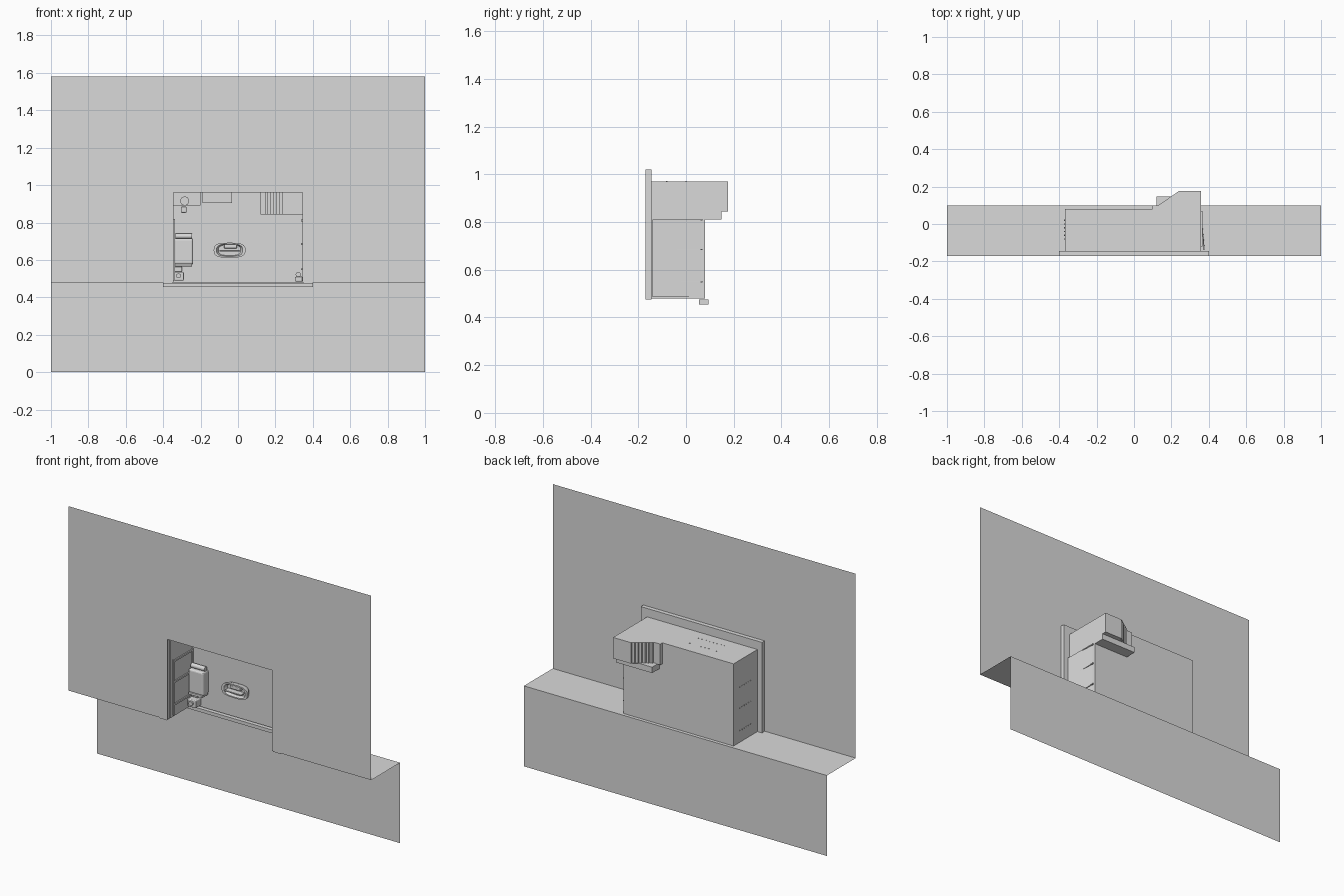
import bpy, bmesh, math
from mathutils import Matrix, Vector

old = bpy.data.objects.get("Cube")
if old:
    bpy.data.objects.remove(old, do_unlink=True)

grey = bpy.data.materials.new("plain grey")
grey.use_nodes = True
colour = (0.7, 0.7, 0.7, 1)
grey.diffuse_color = colour
grey.node_tree.nodes["Principled BSDF"].inputs["Base Color"].default_value = colour


def finish(name, bm):
    mesh = bpy.data.meshes.new(name)
    bm.to_mesh(mesh)
    bm.free()
    mesh.materials.append(grey)
    obj = bpy.data.objects.new(name, mesh)
    bpy.context.collection.objects.link(obj)
    return obj


def box(name, x, y, z, bevel=0, segments=3):
    """Block given by its (min, max) on each axis."""
    bm = bmesh.new()
    bmesh.ops.create_cube(bm, size=1)
    for v in bm.verts:
        v.co = Vector([(a + b) / 2 + c * (b - a) for (a, b), c in zip((x, y, z), v.co)])
    if bevel:
        bmesh.ops.bevel(bm, geom=bm.edges[:], offset=bevel, segments=segments,
                        affect='EDGES', profile=0.5)
    return finish(name, bm)


def sheet(name, outline):
    """One flat face."""
    bm = bmesh.new()
    bm.faces.new([bm.verts.new(p) for p in outline])
    return finish(name, bm)


def rod(name, centre, radius, length, axis, sides=16):
    bm = bmesh.new()
    turn = {'X': Matrix.Rotation(math.pi / 2, 4, 'Y'),
            'Y': Matrix.Rotation(math.pi / 2, 4, 'X'), 'Z': Matrix()}[axis]
    bmesh.ops.create_cone(bm, cap_ends=True, segments=sides, radius1=radius,
                          radius2=radius, depth=length,
                          matrix=Matrix.Translation(centre) @ turn)
    return finish(name, bm)


FRONT, BACK, LEDGE, TOP = -0.172, 0.07, 0.48, 0.97
IN, CEIL = 0.345, 0.96

# Building wall: upper facade with an opening, ledge and lower facade
sheet("upper_wall", [(x, FRONT, z) for x, z in (
    (-1, LEDGE), (-IN, LEDGE), (-IN, CEIL), (IN, CEIL), (IN, LEDGE),
    (1, LEDGE), (1, 1.58), (-1, 1.58))])
sheet("ledge", [(x, y, LEDGE) for x, y in (
    (-1, FRONT), (-IN, FRONT), (-IN, BACK), (IN, BACK), (IN, FRONT),
    (1, FRONT), (1, 0.1), (-1, 0.1))])
sheet("lower_wall", [(x, 0.1, z) for x, z in ((-1, 0), (1, 0), (1, LEDGE), (-1, LEDGE))])

# Surround behind the wall
for s, side in ((-1, "right"), (1, "left")):
    box(side + "_surround", sorted((s * 0.4, s * 0.35)), (-0.17, -0.145), (0.475, 1.02))
box("top_surround", (-0.4, 0.4), (-0.17, -0.145), (0.965, 1.02))
box("bottom_rail", (-0.4, 0.4), (0.055, 0.095), (0.455, 0.475))

# Cabin shell
box("right_cabin_wall", (-0.37, -IN), (-0.145, BACK), (LEDGE, TOP))
box("left_cabin_wall", (IN, 0.358), (-0.145, BACK), (LEDGE, TOP))
box("ceiling", (-IN, IN), (-0.17, BACK), (CEIL, TOP))
box("back_wall", (-0.37, 0.358), (BACK, 0.08), (LEDGE, 0.845))
box("back_wall_upper", (-0.37, 0.12), (BACK, 0.08), (0.845, TOP))

# Rear bay: stepped slanted side, flat back, roof and sill
steps = 7
path = [(0.1, 0.08), (0.1, 0.1), (0.13, 0.1)]
for i in range(steps):
    a, b = i / steps, (i + 1) / steps
    path += [(0.13 + 0.11 * b, 0.1 + 0.076 * a), (0.13 + 0.11 * b, 0.1 + 0.076 * b)]
path += [(0.358, 0.176), (0.358, 0.07)]
bm = bmesh.new()
low = [bm.verts.new((x, y, 0.845)) for x, y in path]
high = [bm.verts.new((x, y, TOP)) for x, y in path]
for i in range(len(path) - 1):
    bm.faces.new((low[i], high[i], high[i + 1], low[i + 1]))
finish("bay_wall", bm)
roof = [(0.1, BACK), (0.1, 0.1), (0.13, 0.1), (0.24, 0.176), (0.358, 0.176), (0.358, BACK)]
sheet("bay_roof", [(x, y, TOP) for x, y in roof])
sheet("bay_floor", [(x, y, 0.847) for x, y in roof])
box("bay_sill", (0.12, 0.358), (0.065, 0.148), (0.81, 0.845))

# Side wall ribs and raised door panels
for z in (0.55, 0.685, 0.81):
    box("right_wall_rib", (-IN, -0.338), (-0.12, 0.06), (z - 0.005, z + 0.005))
    box("left_wall_rib", (0.338, IN), (-0.12, 0.06), (z - 0.005, z + 0.005))
    box("left_outer_rib", (0.358, 0.366), (-0.12, BACK), (z - 0.003, z + 0.003))
    for k in range(6):
        rod("side_stud", (-0.371, -0.08 + k * 0.02, z), 0.003, 0.004, 'X', 8)
for y in (-0.12, 0.06):
    box("right_wall_post", (-IN, -0.338), (y - 0.005, y + 0.005), (0.49, 0.82))
sheet("left_door", [(0.36, 0.06, 0.485), (0.378, -0.14, 0.485),
                    (0.372, -0.14, 0.81), (0.36, 0.06, 0.81)])
for i in range(8):
    for y in (-0.08, 0.0):
        rod("roof_stud", (-0.2 + i * 0.025, y, TOP), 0.003, 0.004, 'Z', 8)

# Oval basin on the back wall: stacked rounded rings
bm = bmesh.new()
rings = []
for y, k in ((BACK, 0.8), (0.045, 1), (0.03, 1), (0.03, 0.82), (0.05, 0.7)):
    ring = []
    for i in range(32):
        t = i * math.tau / 32
        c, s = math.cos(t), math.sin(t)
        ring.append(bm.verts.new((-0.045 + 0.085 * k * math.copysign(abs(c) ** 0.6, c), y,
                                  0.652 + 0.04 * k * math.copysign(abs(s) ** 0.7, s))))
    rings.append(ring)
for a, b in zip(rings, rings[1:]):
    for i in range(32):
        j = (i + 1) % 32
        bm.faces.new((a[i], b[i], b[j], a[j]))
bm.faces.new(rings[-1])
bmesh.ops.recalc_face_normals(bm, faces=bm.faces[:])
basin = finish("basin", bm)
box("basin_grille", (-0.075, -0.005), (0.03, 0.055), (0.662, 0.682), 0.004)
box("basin_shelf", (-0.1, 0.01), (0.015, 0.05), (0.645, 0.652), 0.002)

# Hanging unit on the back wall
box("hanging_unit", (-0.34, -0.24), (0.015, BACK), (0.575, 0.715), 0.01)
hanger = rod("unit_roll", (-0.29, 0.045, 0.727), 0.014, 0.09, 'X')
box("unit_tray", (-0.335, -0.245), (0.01, BACK), (0.565, 0.58), 0.003)

# Low seat in the corner
box("low_seat", (-0.345, -0.29), (0.015, BACK), (0.49, 0.535), 0.005)
box("low_seat_back", (-0.34, -0.3), (0.05, BACK), (0.535, 0.565), 0.004)
rod("low_seat_knob", (-0.318, 0.012, 0.515), 0.013, 0.012, 'Y')

# Ceiling cupboards and lamp
box("corner_cupboard", (-IN, -0.2), (0.02, BACK), (0.89, CEIL))
box("ceiling_cupboard", (-0.19, -0.033), (0.02, BACK), (0.905, CEIL))
box("cupboard_handle", (-0.135, -0.09), (0.014, 0.02), (0.92, 0.942))
rod("handle_button", (-0.112, 0.013, 0.931), 0.007, 0.006, 'Y')
lamp = rod("lamp_head", (-0.285, 0.012, 0.915), 0.024, 0.03, 'Y', 24)
box("lamp_arm", (-0.33, -0.24), (0.012, 0.025), (0.91, 0.92))
box("lamp_base", (-0.305, -0.275), (0.015, 0.05), (0.852, 0.885), 0.006)

# Small device in the opposite corner
box("corner_device", (0.305, IN), (0.025, BACK), (0.485, 0.51), 0.004)
rod("device_dial", (0.322, 0.045, 0.522), 0.014, 0.03, 'Y')

for obj in (basin, hanger, lamp):
    bpy.ops.object.select_all(action='DESELECT')
    obj.select_set(True)
    bpy.context.view_layer.objects.active = obj
    bpy.ops.object.shade_smooth_by_angle()
